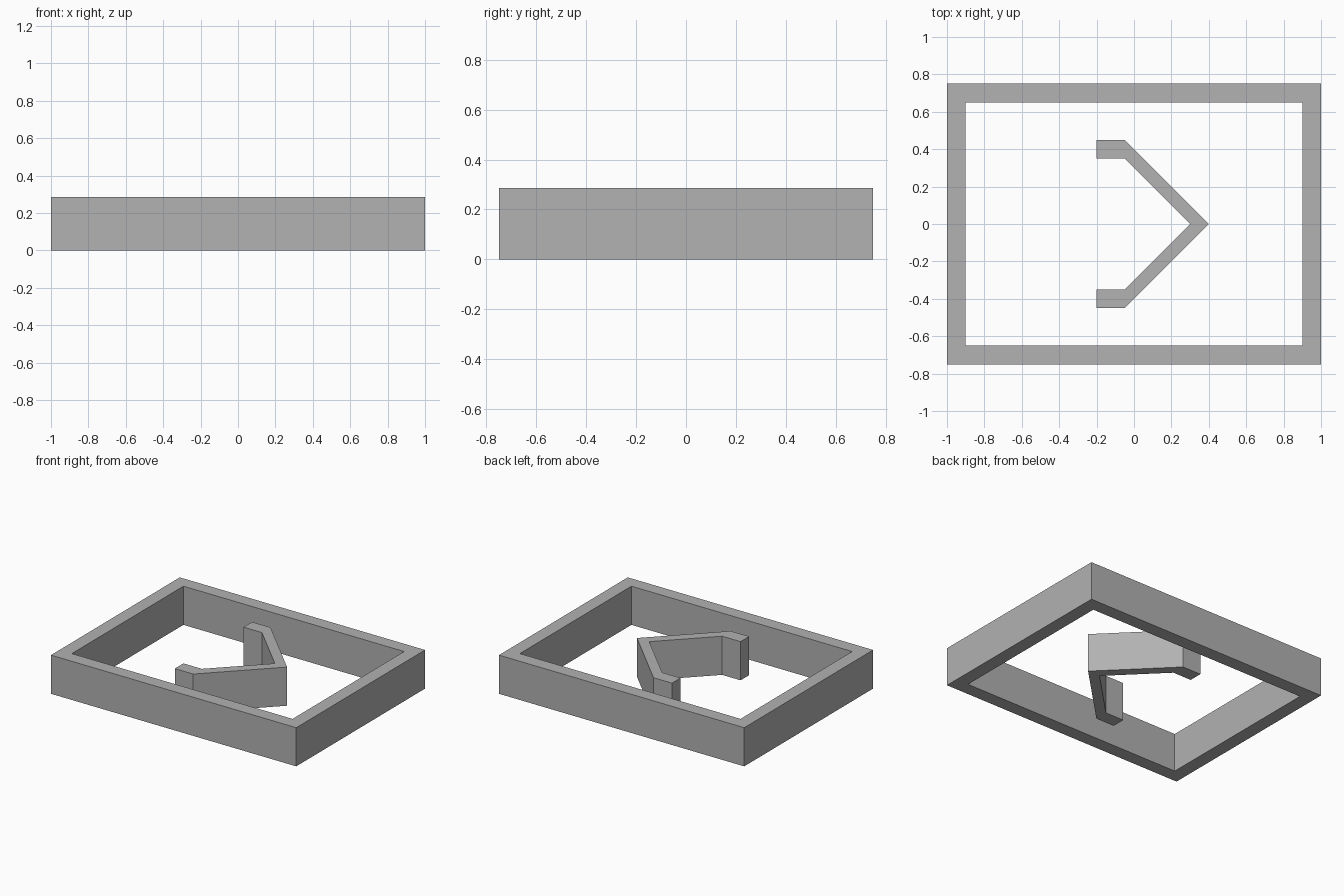
import bpy
import bmesh

HEIGHT = 0.285
WALL = 0.1

cube = bpy.data.objects.get("Cube")
if cube:
    bpy.data.objects.remove(cube, do_unlink=True)

# Single plain grey
grey = bpy.data.materials.new("plain grey")
grey.use_nodes = True
colour = (0.445, 0.445, 0.445, 1)
grey.diffuse_color = colour
grey.node_tree.nodes["Principled BSDF"].inputs["Base Color"].default_value = colour


def wall_from_outlines(name, outer, inner, closed):
    """Raise a band between two matching outlines into a flat-topped wall."""
    bm = bmesh.new()
    a = [bm.verts.new((x, y, 0)) for x, y in outer]
    b = [bm.verts.new((x, y, 0)) for x, y in inner]
    count = len(a)
    for i in range(count if closed else count - 1):
        j = (i + 1) % count
        bm.faces.new((a[i], a[j], b[j], b[i]))
    raised = bmesh.ops.extrude_face_region(bm, geom=bm.faces[:], use_keep_orig=True)
    top = [g for g in raised["geom"] if isinstance(g, bmesh.types.BMVert)]
    bmesh.ops.translate(bm, verts=top, vec=(0, 0, HEIGHT))
    bmesh.ops.recalc_face_normals(bm, faces=bm.faces[:])
    mesh = bpy.data.meshes.new(name)
    bm.to_mesh(mesh)
    bm.free()
    mesh.materials.append(grey)
    obj = bpy.data.objects.new(name, mesh)
    bpy.context.collection.objects.link(obj)
    return obj


def rectangle(x, y):
    return [(-x, -y), (x, -y), (x, y), (-x, y)]


def chevron(tip, half_width):
    """Open outline with two straight ends meeting at a point on +x."""
    upper = [(-0.2, half_width), (-0.05, half_width)]
    lower = [(x, -y) for x, y in reversed(upper)]
    return upper + [(tip, 0)] + lower


# Rectangular outer frame
wall_from_outlines("outer_frame", rectangle(1, 0.75),
                   rectangle(1 - WALL, 0.75 - WALL), True)

# Free-standing chevron wall inside the frame
wall_from_outlines("chevron_wall", chevron(0.4, 0.45),
                   chevron(0.4 - WALL, 0.45 - WALL), False)
